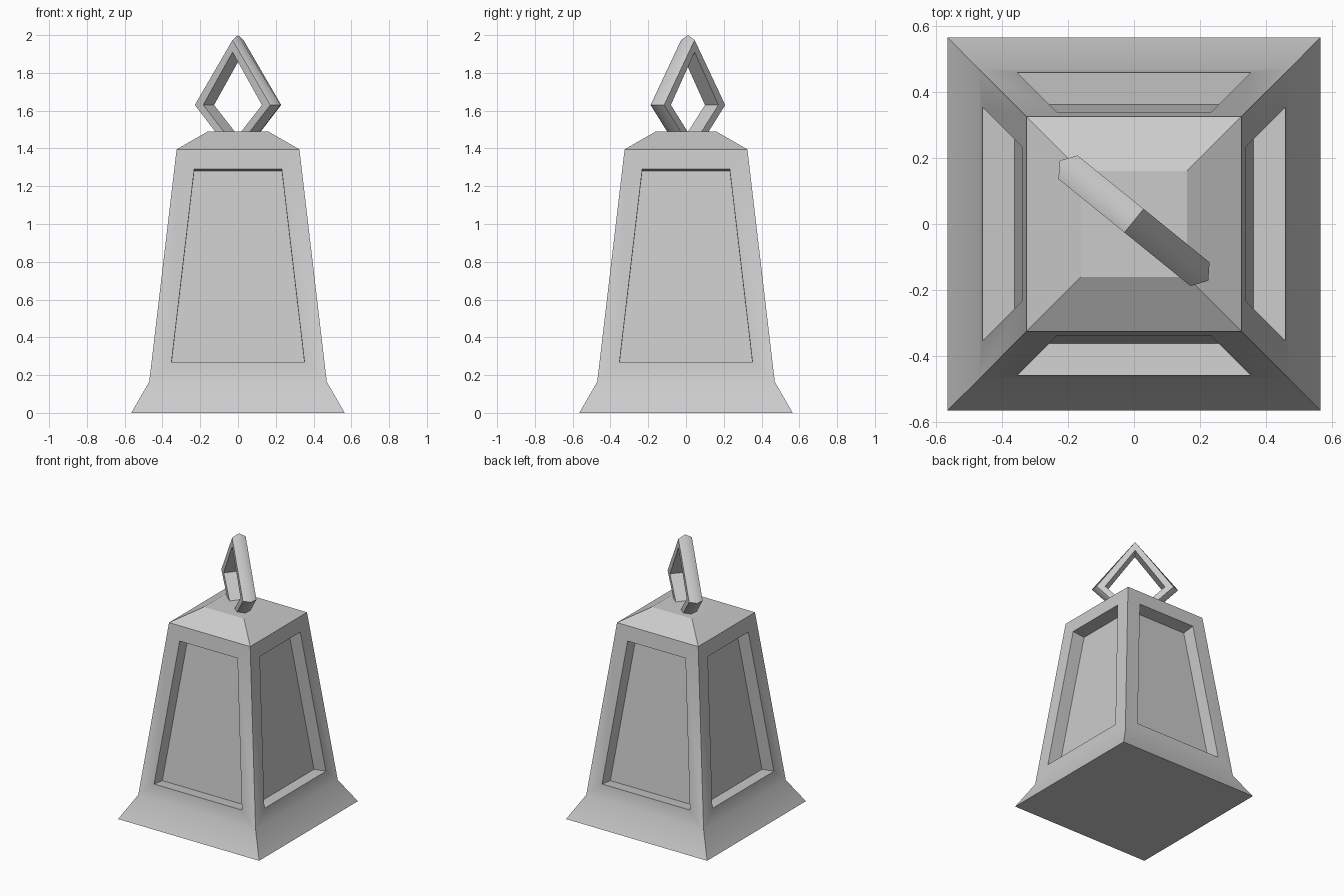
import bpy, bmesh, math
from mathutils import Matrix

cube = bpy.data.objects.get("Cube")
if cube:
    bpy.data.objects.remove(cube, do_unlink=True)

GREY = (0.6, 0.6, 0.6, 1)
metal = bpy.data.materials.new("plain grey metal")
metal.use_nodes = True
metal.diffuse_color = GREY
metal.node_tree.nodes["Principled BSDF"].inputs["Base Color"].default_value = GREY


def finish(bm, name, angle):
    """Turn a bmesh into a named object, smooth below the given edge angle."""
    bmesh.ops.recalc_face_normals(bm, faces=bm.faces)
    mesh = bpy.data.meshes.new(name)
    bm.to_mesh(mesh)
    bm.free()
    mesh.materials.append(metal)
    obj = bpy.data.objects.new(name, mesh)
    bpy.context.collection.objects.link(obj)
    bpy.ops.object.select_all(action="DESELECT")
    obj.select_set(True)
    bpy.context.view_layer.objects.active = obj
    bpy.ops.object.shade_smooth_by_angle(angle=math.radians(angle))
    return obj


def bridge(bm, a, b):
    """Join two closed loops of vertices with quads."""
    n = len(a)
    return [bm.faces.new((a[i], a[(i + 1) % n], b[(i + 1) % n], b[i])) for i in range(n)]


# Square body: flared foot, tapered walls, low hipped roof
bm = bmesh.new()
profile = [(0.565, 0), (0.47, 0.165), (0.325, 1.395), (0.16, 1.49)]
corners = [(-1, -1), (1, -1), (1, 1), (-1, 1)]
rings = [[bm.verts.new((r * x, r * y, z)) for x, y in corners] for r, z in profile]
bands = [bridge(bm, a, b) for a, b in zip(rings, rings[1:])]
bm.faces.new(rings[0][::-1])
bm.faces.new(rings[-1])
bm.normal_update()

# Recessed panel in each wall
walls = bands[1]
bmesh.ops.inset_individual(bm, faces=walls, thickness=0.105, use_even_offset=True)
bmesh.ops.inset_individual(bm, faces=walls, thickness=0, depth=-0.096)
finish(bm, "bell_body", 27)

# Diamond hanging ring: flat inside, ridged outside, sunk into the roof
bm = bmesh.new()
half = 0.046
# each row: reach sideways, top height, bottom height, offset across the ring
section = [(0.2, 1.91, 1.43, -half), (0.257, 1.974, 1.37, -half),
           (0.289, 2.0, 1.34, 0),
           (0.257, 1.974, 1.37, half), (0.2, 1.91, 1.43, half)]
middle = 1.63
loops = [[bm.verts.new(p) for p in ((0, d, top), (w, d, middle), (0, d, low), (-w, d, middle))]
         for w, top, low, d in section]
for a, b in zip(loops, loops[1:] + loops[:1]):
    bridge(bm, a, b)
turn = Matrix.Translation((0, 0.01, 0)) @ Matrix.Rotation(math.radians(-39), 4, "Z")
bmesh.ops.transform(bm, matrix=turn, verts=bm.verts)
finish(bm, "hanging_ring", 52)
